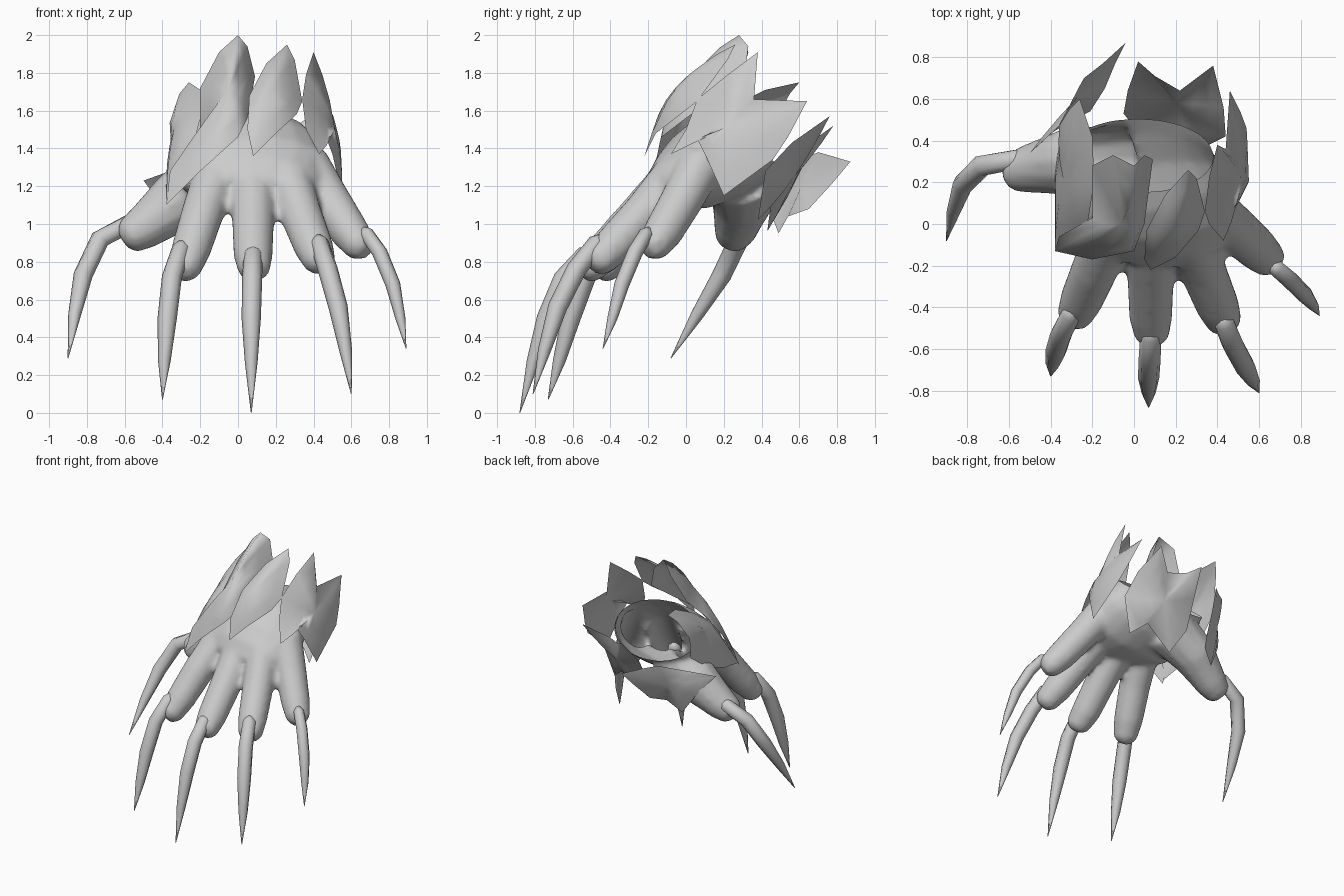
import bpy, bmesh, math
from mathutils import Vector

if "Cube" in bpy.data.objects:
    bpy.data.objects.remove(bpy.data.objects["Cube"])

grey = bpy.data.materials.new("grey")
grey.diffuse_color = (0.6, 0.6, 0.6, 1)
grey.use_nodes = True
grey.node_tree.nodes["Principled BSDF"].inputs["Base Color"].default_value = grey.diffuse_color


def finish(name, bm, angle=60):
    bmesh.ops.recalc_face_normals(bm, faces=bm.faces)
    me = bpy.data.meshes.new(name)
    bm.to_mesh(me)
    bm.free()
    me.materials.append(grey)
    ob = bpy.data.objects.new(name, me)
    bpy.context.collection.objects.link(ob)
    bpy.ops.object.select_all(action='DESELECT')
    ob.select_set(True)
    bpy.context.view_layer.objects.active = ob
    bpy.ops.object.shade_smooth_by_angle(angle=math.radians(angle))
    return ob


def loft(bm, path, sizes, sides):
    """Closed tube along path; sizes are (half width, half thickness)."""
    pts = [Vector(p) for p in path]
    rings = []
    for i, p in enumerate(pts):
        d = (pts[min(i + 1, len(pts) - 1)] - pts[max(i - 1, 0)]).normalized()
        v = d.cross(Vector((1, 0, 0)))
        if v.length < 0.3:
            v = d.cross(Vector((0, 1, 0)))
        v.normalize()
        u = v.cross(d)
        w, t = sizes[i]
        rings.append([bm.verts.new(p + u * w * math.cos(a) + v * t * math.sin(a))
                      for a in (2 * math.pi * k / sides for k in range(sides))])
    for r, s in zip(rings, rings[1:]):
        for k in range(sides):
            n = (k + 1) % sides
            bm.faces.new((r[k], r[n], s[n], s[k]))
    bm.faces.new(rings[0][::-1])
    bm.faces.new(rings[-1])


def plate(name, outline, centre):
    """Thin bowed scale: outline, inner rings and a raised centre."""
    bm = bmesh.new()
    c = Vector(centre)
    flat = sum((Vector(p) for p in outline), Vector()) / len(outline)
    levels = []
    for f in (0, 0.3, 0.65):
        bow = (1 - (1 - f) ** 2) - f
        levels.append([bm.verts.new(Vector(p).lerp(c, f) + (c - flat) * bow)
                       for p in outline])
    n = len(outline)
    for a, b in zip(levels, levels[1:]):
        for k in range(n):
            m = (k + 1) % n
            bm.faces.new((a[k], a[m], b[m], b[k]))
    mid = bm.verts.new(c)
    for k in range(n):
        bm.faces.new((levels[-1][k], levels[-1][(k + 1) % n], mid))
    finish(name, bm, 120)


# Palm and fingers, fused into one skin
bm = bmesh.new()
loft(bm, [(.07, -.17, 1.18), (.08, -.09, 1.22), (.08, .02, 1.27), (.05, .17, 1.35),
          (.02, .31, 1.43), (.02, .48, 1.56)],
     [(.22, .08), (.35, .15), (.41, .21), (.4, .24), (.36, .23), (.35, .22)], 20)
fingers = [
    [(-.08, .28, 1.27), (-.32, .3, 1.12), (-.5, .265, .98), (-.58, .25, .93), (-.61, .25, .91)],
    [(-.12, -.05, 1.24), (-.19, -.22, 1.05), (-.25, -.36, .86), (-.285, -.44, .76), (-.3, -.47, .73)],
    [(.08, -.08, 1.22), (.08, -.27, 1.02), (.08, -.44, .84), (.085, -.53, .76), (.085, -.56, .73)],
    [(.26, -.05, 1.26), (.33, -.22, 1.06), (.4, -.39, .88), (.435, -.47, .8), (.45, -.5, .77)],
    [(.36, .08, 1.32), (.48, -.02, 1.13), (.59, -.12, .96), (.65, -.175, .88), (.68, -.2, .85)],
]
for i, path in enumerate(fingers):
    r = (.2, .165, .12, .095, .05) if i == 0 else (.125, .114, .106, .088, .05)
    loft(bm, path, [(x, x) for x in r], 12)
raw = finish("hand_raw", bm)
m = raw.modifiers.new("fuse", 'REMESH')
m.mode, m.voxel_size = 'VOXEL', 0.02
m = raw.modifiers.new("soften", 'SMOOTH')
m.factor, m.iterations = 0.5, 7
dg = bpy.context.evaluated_depsgraph_get()
bm = bmesh.new()
bm.from_object(raw, dg)
bpy.data.objects.remove(raw)
# Open the wrist
bmesh.ops.bisect_plane(bm, geom=bm.verts[:] + bm.edges[:] + bm.faces[:],
                       plane_co=(0, .34, 1.44), plane_no=(0, .66, .75), clear_outer=True)
finish("hand", bm)

# Claws
claws = {
    "thumb": [(-.56, .31, 1.01), (-.73, .28, .92), (-.82, .19, .73), (-.865, .06, .52), (-.9, -.08, .29)],
    "index": [(-.3, -.43, .87), (-.35, -.53, .72), (-.375, -.61, .5), (-.39, -.67, .28), (-.4, -.73, .07)],
    "middle": [(.08, -.53, .84), (.075, -.65, .71), (.07, -.74, .5), (.07, -.81, .27), (.07, -.88, .0)],
    "ring": [(.43, -.47, .9), (.475, -.58, .76), (.53, -.68, .56), (.57, -.75, .33), (.6, -.81, .1)],
    "little": [(.68, -.21, .95), (.75, -.27, .85), (.82, -.34, .68), (.86, -.39, .5), (.89, -.44, .34)],
}
for name, p in claws.items():
    k = .78 if name == "little" else 1
    a, b = Vector(p[0]), Vector(p[1])
    path = [a + (a - b) * .25] + p
    bm = bmesh.new()
    loft(bm, path, [(r * k, r * k) for r in (.02, .05, .053, .051, .034, .002)], 8)
    finish(name + "_claw", bm)

# Scales around the wrist
plate("upper_left_scale",
      [(0, .28, 2), (.05, .33, 1.94), (.09, .31, 1.78), (.05, .0, 1.56), (0, -.13, 1.46),
       (-.2, -.17, 1.28), (-.38, -.13, 1.1), (-.36, -.06, 1.28), (-.2, .03, 1.5),
       (-.2, .28, 1.72), (-.1, .33, 1.91)], (-.06, .0, 1.7))
plate("upper_right_scale",
      [(.26, .26, 1.95), (.3, .22, 1.87), (.34, .06, 1.65), (.31, -.03, 1.58), (.2, -.16, 1.48),
       (.08, -.22, 1.36), (.05, -.17, 1.5), (.06, -.03, 1.68), (.15, .14, 1.85)], (.19, -.05, 1.72))
plate("left_scale",
      [(-.26, .6, 1.75), (-.2, .42, 1.71), (-.19, .2, 1.6), (-.22, .02, 1.48), (-.38, -.12, 1.13),
       (-.38, .06, 1.16), (-.38, .25, 1.23), (-.35, .44, 1.37), (-.36, .47, 1.54), (-.31, .55, 1.69)],
      (-.34, .22, 1.5))
plate("right_scale",
      [(.4, .38, 1.91), (.44, .36, 1.66), (.46, .64, 1.65), (.51, .54, 1.46), (.54, .46, 1.34),
       (.55, .2, 1.15), (.5, .1, 1.37), (.47, .06, 1.45), (.43, -.08, 1.37), (.36, 0, 1.5),
       (.34, .06, 1.66), (.36, .22, 1.79)], (.51, .23, 1.52))
plate("lower_right_scale",
      [(.02, .78, 1.52), (.1, .71, 1.47), (.22, .64, 1.46), (.38, .76, 1.57), (.43, .56, 1.43),
       (.44, .42, 1.28), (.36, .38, 1.02), (.25, .45, 1.11), (.03, .43, .96), (-.05, .53, 1.13),
       (-.03, .64, 1.35)], (.2, .58, 1.26))
plate("lower_left_scale",
      [(-.04, .87, 1.33), (-.09, .77, 1.21), (-.14, .65, 1.08), (-.21, .54, 1.04), (-.31, .49, .95),
       (-.39, .44, 1.08), (-.5, .34, 1.23), (-.36, .47, 1.28), (-.24, .7, 1.38), (-.15, .77, 1.36)],
      (-.27, .61, 1.2))
